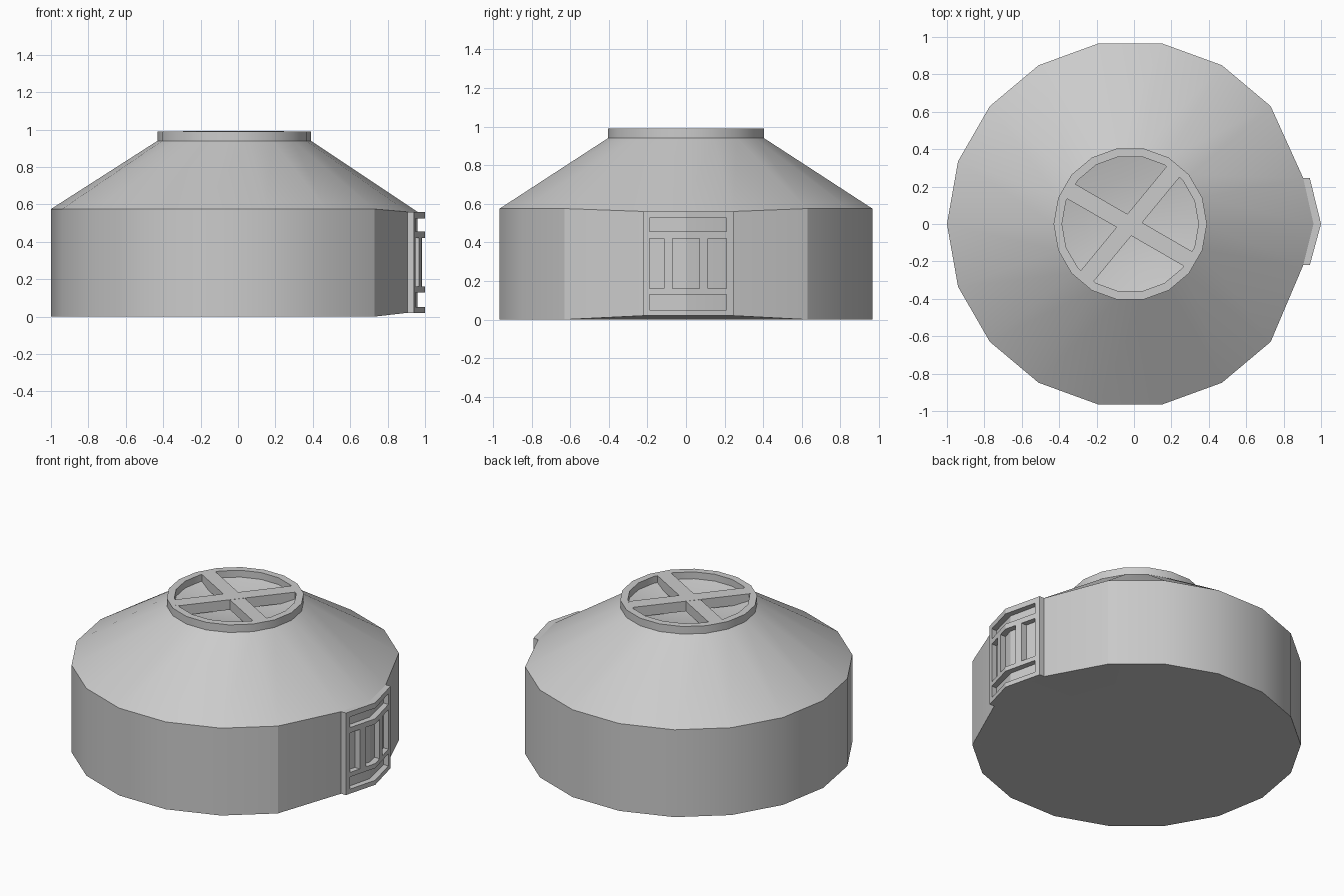
import bpy, bmesh, math
from mathutils import Matrix

if "Cube" in bpy.data.objects:
    bpy.data.objects.remove(bpy.data.objects["Cube"])

CX, SIDES = -0.02, 18


def finish(name, bm, smooth=True):
    bmesh.ops.recalc_face_normals(bm, faces=bm.faces)
    me = bpy.data.meshes.new(name)
    bm.to_mesh(me)
    bm.free()
    ob = bpy.data.objects.new(name, me)
    bpy.context.collection.objects.link(ob)
    if smooth:
        bpy.ops.object.select_all(action='DESELECT')
        ob.select_set(True)
        bpy.context.view_layer.objects.active = ob
        bpy.ops.object.shade_smooth_by_angle(angle=math.radians(25))
    return ob


def lathe(profile):
    """Revolve (radius, z) points; radius 0 makes a single pole vertex."""
    bm = bmesh.new()
    rings = []
    for r, z in profile:
        if r == 0:
            rings.append([bm.verts.new((CX, 0, z))] * SIDES)
        else:
            rings.append([bm.verts.new((CX + r * math.cos(i * math.tau / SIDES),
                                        r * math.sin(i * math.tau / SIDES), z))
                          for i in range(SIDES)])
    for a, b in zip(rings, rings[1:]):
        for i in range(SIDES):
            j = (i + 1) % SIDES
            bm.faces.new(dict.fromkeys((a[i], a[j], b[j], b[i])))
    return bm, rings


# Tank body: wall, cone roof, collar and shallow dish inside it
bm, rings = lathe([(0, 0), (0.98, 0), (0.98, 0.575), (0.41, 0.94), (0.41, 0.99),
                   (0.365, 0.99), (0.365, 0.945), (0.25, 0.92), (0.12, 0.905), (0, 0.9)])
# Narrow the wall facets where the grille sits
for ring, z in ((rings[1], 0.02), (rings[2], 0.56)):
    for i, x, y in ((1, 0.905, 0.245), (0, 0.96, 0), (-1, 0.905, -0.22)):
        ring[i].co = (x, y, z)
finish("tank_body", bm)

# Crossed bars over the roof opening
for name, angle, top in (("roof_bar_a", 50.5, 0.991), ("roof_bar_b", -30, 0.99)):
    bm = bmesh.new()
    bmesh.ops.create_cube(bm, size=1, matrix=(
        Matrix.Translation((CX - 0.005, -0.005, (top + 0.925) / 2))
        @ Matrix.Rotation(math.radians(angle), 4, 'Z')
        @ Matrix.Diagonal((0.74, 0.09, top - 0.925, 1))))
    finish(name, bm, False)

# Bent side grille: grid of solid cells with openings, pushed back to the wall
ys = [-0.22, -0.19, -0.115, -0.07, 0, 0.07, 0.115, 0.21, 0.245]
zs = [0.02, 0.05, 0.13, 0.16, 0.42, 0.455, 0.525, 0.56]
bm = bmesh.new()
half = lambda y: 0.245 if y > 0 else 0.22
grid = [[bm.verts.new((1 - 0.06 * abs(y) / half(y), y, z)) for z in zs] for y in ys]
for i in range(len(ys) - 1):
    for k in range(len(zs) - 1):
        if i in (0, 7) or k % 2 == 0 or (k == 3 and i in (2, 5)):
            bm.faces.new((grid[i][k], grid[i + 1][k], grid[i + 1][k + 1], grid[i][k + 1]))
back = bmesh.ops.extrude_face_region(bm, geom=bm.faces[:], use_keep_orig=True)["geom"]
for v in back:
    if isinstance(v, bmesh.types.BMVert):
        v.co.x = 0.955 - 0.055 * abs(v.co.y) / half(v.co.y)
finish("side_grille", bm, False)
